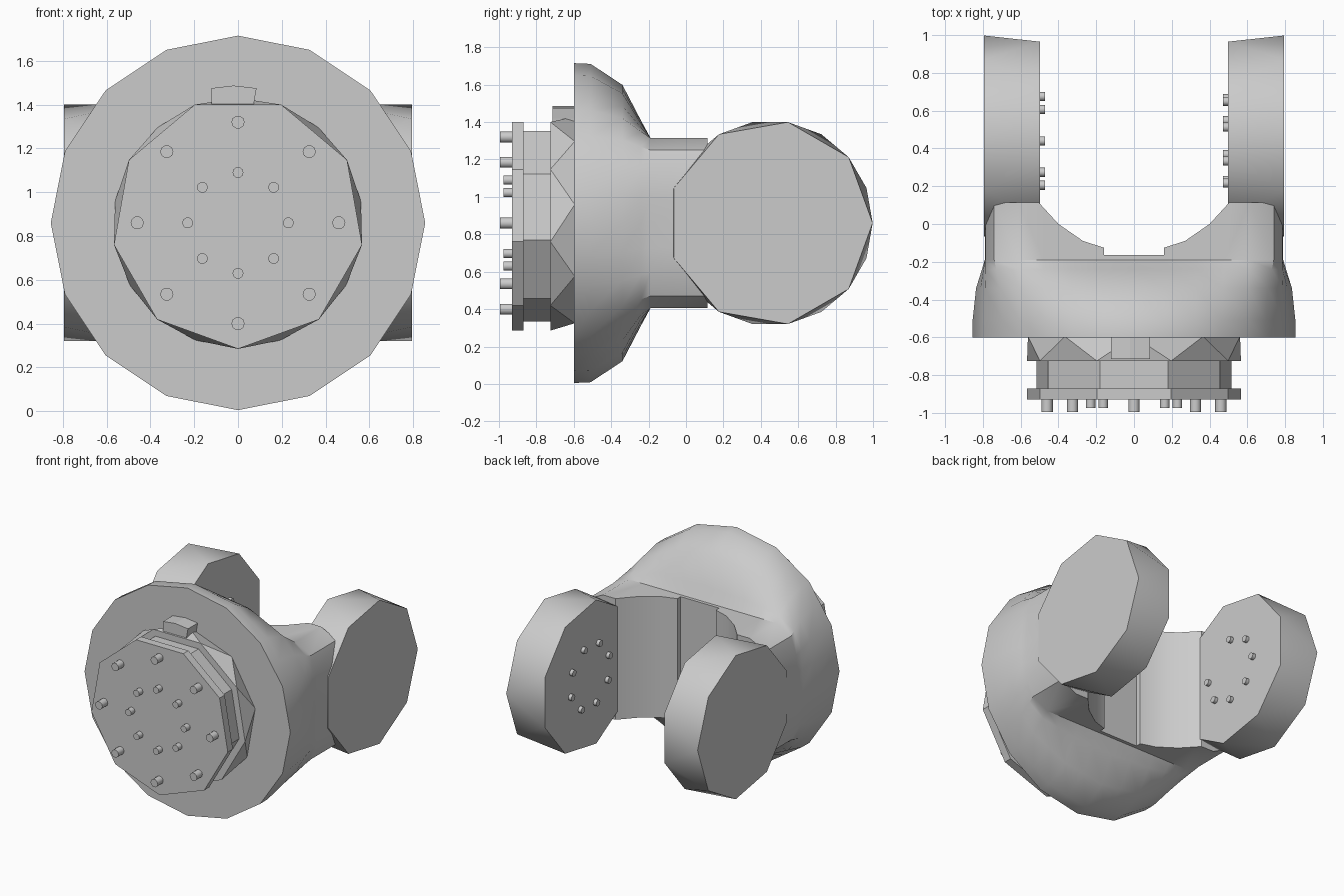
import bpy, bmesh
from math import sin, cos, pi, radians
from mathutils import Vector

cube = bpy.data.objects.get("Cube")
if cube:
    bpy.data.objects.remove(cube, do_unlink=True)

AXIS = 0.86          # height of the main axis
EAR_Y = 0.45         # centre of the fork ears

grey = bpy.data.materials.new("plain_grey")
grey.use_nodes = True
grey.diffuse_color = (0.6, 0.6, 0.6, 1)
grey.node_tree.nodes["Principled BSDF"].inputs["Base Color"].default_value = (0.6, 0.6, 0.6, 1)


def make(name, bm):
    bmesh.ops.recalc_face_normals(bm, faces=bm.faces)
    mesh = bpy.data.meshes.new(name)
    bm.to_mesh(mesh)
    bm.free()
    mesh.materials.append(grey)
    ob = bpy.data.objects.new(name, mesh)
    bpy.context.collection.objects.link(ob)
    return ob


def activate(ob):
    bpy.ops.object.select_all(action='DESELECT')
    ob.select_set(True)
    bpy.context.view_layer.objects.active = ob


def smooth(ob, angle=32):
    activate(ob)
    bpy.ops.object.shade_smooth_by_angle(angle=radians(angle))


def loft(bm, rings):
    """Join rings of points with quads and cap both ends."""
    loops = [[bm.verts.new(p) for p in ring] for ring in rings]
    n = len(loops[0])
    for a, b in zip(loops, loops[1:]):
        for i in range(n):
            j = (i + 1) % n
            bm.faces.new((a[i], a[j], b[j], b[i]))
    bm.faces.new(loops[0])
    bm.faces.new(loops[-1])


def ring(n, r, along, start, axis='Y', cy=0.0, cz=AXIS):
    """Regular polygon around the Y axis, or around X at depth cy."""
    pts = []
    for i in range(n):
        a = radians(start) + 2 * pi * i / n
        u, v = r * cos(a), r * sin(a)
        pts.append(Vector((u, along, cz + v)) if axis == 'Y' else Vector((along, cy + u, cz + v)))
    return pts


def hull(name, points):
    bm = bmesh.new()
    for p in points:
        bm.verts.new(p)
    bmesh.ops.convex_hull(bm, input=bm.verts)
    bmesh.ops.dissolve_limit(bm, angle_limit=radians(1), verts=bm.verts, edges=bm.edges)
    return make(name, bm)


# Body: round front flange blending into a rounded rectangular neck
neck_quarter = [(0.79, 0), (0.79, 0.13), (0.785, 0.26), (0.74, 0.39), (0.61, 0.455),
                (0.48, 0.455), (0.33, 0.455), (0.17, 0.455), (0, 0.455)]
half = neck_quarter + [(-x, z) for x, z in neck_quarter[-2::-1]]
neck = half + [(x, -z) for x, z in half[-2:0:-1]]
corners = [(0.855 * cos(i * pi / 8), 0.855 * sin(i * pi / 8)) for i in range(16)]
flange = []
for i, (x, z) in enumerate(corners):
    nx, nz = corners[(i + 1) % 16]
    flange += [(x, z), ((x + nx) / 2, (z + nz) / 2)]


def body_ring(y, t):
    return [Vector((a + (c - a) * t, y, AXIS + b + (d - b) * t))
            for (a, b), (c, d) in zip(flange, neck)]


bm = bmesh.new()
loft(bm, [body_ring(y, t) for y, t in
          ((-0.6, 0), (-0.51, 0.01), (-0.34, 0.29), (-0.24, 0.77), (-0.19, 1), (0.115, 1))])
body = make("fork_body", bm)

# Rounded opening between the fork arms, with a shallow slot at its floor
side = [(0.51, 0.4), (0.51, 0.12), (0.4, 0.0), (0.27, -0.09), (0.16, -0.125), (0.16, -0.165)]
outline = side + [(-x, y) for x, y in reversed(side)]
bm = bmesh.new()
loft(bm, [[Vector((x, y, z)) for x, y in outline] for z in (-0.5, 2.5)])
cutter = make("opening_cutter", bm)
cutter.hide_render = True
mod = body.modifiers.new("opening", 'BOOLEAN')
mod.operation = 'DIFFERENCE'
mod.solver = 'EXACT'
mod.object = cutter
activate(body)
bpy.ops.object.modifier_apply(modifier=mod.name)
bpy.data.objects.remove(cutter, do_unlink=True)
smooth(body)

# Fork ears: nine-sided discs with a twisted rim
for s, label in ((1, "left"), (-1, "right")):
    smooth(hull(label + "_ear", ring(9, 0.548, s * 0.795, 0, 'X', EAR_Y)
                + ring(9, 0.548, s * 0.497, 20, 'X', EAR_Y)), 30)

# Front coupling: collar, drum and mounting plate
smooth(hull("front_collar", ring(9, 0.575, -0.725, -90) + ring(9, 0.57, -0.595, -70)), 25)
for name, r, y0, y1 in (("front_drum", 0.525, -0.88, -0.72), ("mounting_plate", 0.575, -0.93, -0.87)):
    bm = bmesh.new()
    loft(bm, [ring(9, r, y0, -90), ring(9, r, y1, -90)])
    make(name, bm)

# Locating tab above the collar
tab = [(-0.1, 1.3), (0.06, 1.3), (0.075, 1.42), (0.085, 1.475),
       (-0.02, 1.487), (-0.122, 1.475), (-0.122, 1.41)]
bm = bmesh.new()
loft(bm, [[Vector((x, y, z)) for x, z in tab] for y in (-0.715, -0.595)])
make("locating_tab", bm)


# Bolt circles
def bolts(name, circle, r, start, a0, a1, axis='Y', cy=0.0, skip=None):
    bm = bmesh.new()
    for i in range(8):
        if i == skip:
            continue
        a = radians(start + 45 * i)
        u, v = circle * cos(a), circle * sin(a)
        rings = []
        for along in (a0, a1):
            pts = ring(10, r, along, 0, axis, cy)
            move = Vector((u, 0, v)) if axis == 'Y' else Vector((0, u, v))
            rings.append([p + move for p in pts])
        loft(bm, rings)
    smooth(make(name, bm), 40)


bolts("outer_front_bolts", 0.46, 0.03, 0, -0.995, -0.92)
bolts("inner_front_bolts", 0.23, 0.025, 0, -0.975, -0.92)
bolts("right_ear_bolts", 0.235, 0.024, 0, -0.51, -0.472, 'X', 0.44, skip=3)
bolts("left_ear_bolts", 0.235, 0.024, 27, 0.51, 0.472, 'X', 0.44)
